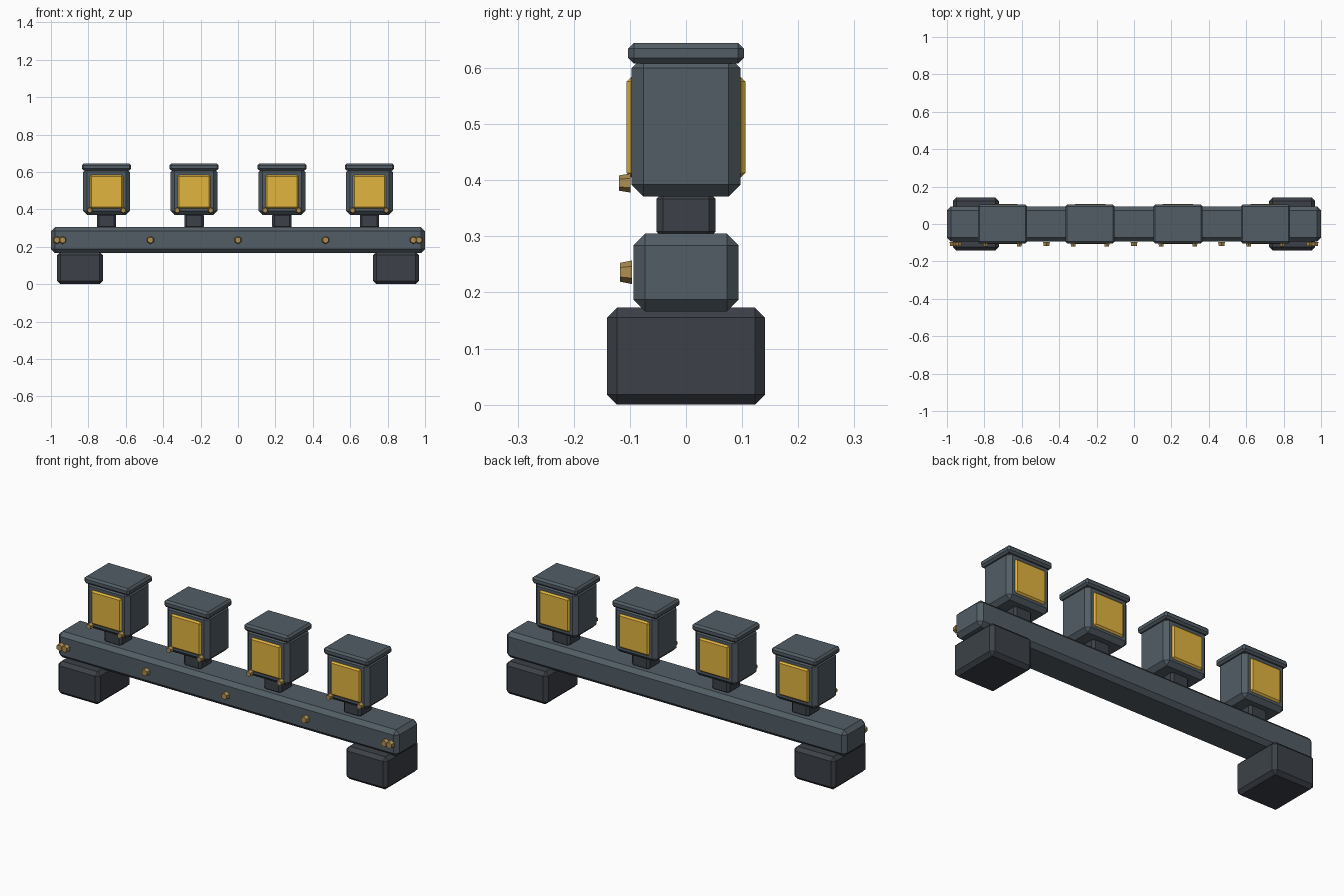
import bpy, bmesh, math
from mathutils import Matrix, Vector

if "Cube" in bpy.data.objects:
    bpy.data.objects.remove(bpy.data.objects["Cube"])


def material(name, rgb):
    m = bpy.data.materials.new(name)
    m.diffuse_color = (*rgb, 1)
    m.use_nodes = True
    m.node_tree.nodes["Principled BSDF"].inputs["Base Color"].default_value = m.diffuse_color
    return m


STEEL = material("steel", (0.085, 0.11, 0.13))
DARK = material("dark_steel", (0.045, 0.053, 0.065))
AMBER = material("amber", (0.76, 0.46, 0.05))
BRASS = material("brass", (0.42, 0.27, 0.08))


def finish(bm, name, mat):
    mesh = bpy.data.meshes.new(name)
    bm.to_mesh(mesh)
    bm.free()
    mesh.materials.append(mat)
    obj = bpy.data.objects.new(name, mesh)
    bpy.context.collection.objects.link(obj)


def box(name, lo, hi, chamfer, mat):
    """Chamfered box between two corners."""
    lo, hi = Vector(lo), Vector(hi)
    bm = bmesh.new()
    bmesh.ops.create_cube(bm, size=1, matrix=Matrix.Translation((lo + hi) / 2)
                          @ Matrix.Diagonal((*(hi - lo), 1)))
    bmesh.ops.bevel(bm, geom=bm.edges[:], offset=chamfer, segments=1,
                    affect='EDGES', profile=0.5)
    finish(bm, name, mat)


def bolt(name, x, y, z, r, depth):
    """Tapered hexagonal bolt head pointing to -y."""
    bm = bmesh.new()
    bmesh.ops.create_cone(bm, cap_ends=True, segments=6, radius1=r, radius2=r * 0.8,
                          depth=depth, matrix=Matrix.Translation((x, y, z))
                          @ Matrix.Rotation(math.pi / 2, 4, 'X'))
    finish(bm, name, BRASS)


# Long bar and its two feet
box("bar", (-1, -0.094, 0.166), (1, 0.094, 0.305), 0.021, STEEL)
for s in (-1, 1):
    x = s * 0.845
    box("foot", (x - 0.123, -0.141, 0), (x + 0.123, 0.141, 0.173), 0.018, DARK)

# Bolts along the front of the bar
for x in (-0.968, -0.938, -0.468, 0, 0.468, 0.938, 0.968):
    bolt("bar_bolt", x, -0.107, 0.236, 0.021, 0.021)

# Four lamps: neck, housing, cap, front and back lenses, two bolts
for x in (-0.703, -0.235, 0.235, 0.703):
    box("lamp_neck", (x - 0.052, -0.053, 0.297), (x + 0.052, 0.053, 0.379), 0.012, DARK)
    box("lamp_housing", (x - 0.125, -0.097, 0.371), (x + 0.125, 0.097, 0.621), 0.021, STEEL)
    box("lamp_cap", (x - 0.132, -0.103, 0.608), (x + 0.132, 0.103, 0.645), 0.01, STEEL)
    for s in (-1, 1):
        y = s * 0.095
        box("lamp_lens", (x - 0.089, y - 0.011, 0.405), (x + 0.089, y + 0.011, 0.584), 0.008, AMBER)
        bolt("lamp_bolt", x + s * 0.09, -0.109, 0.395, 0.017, 0.021)
